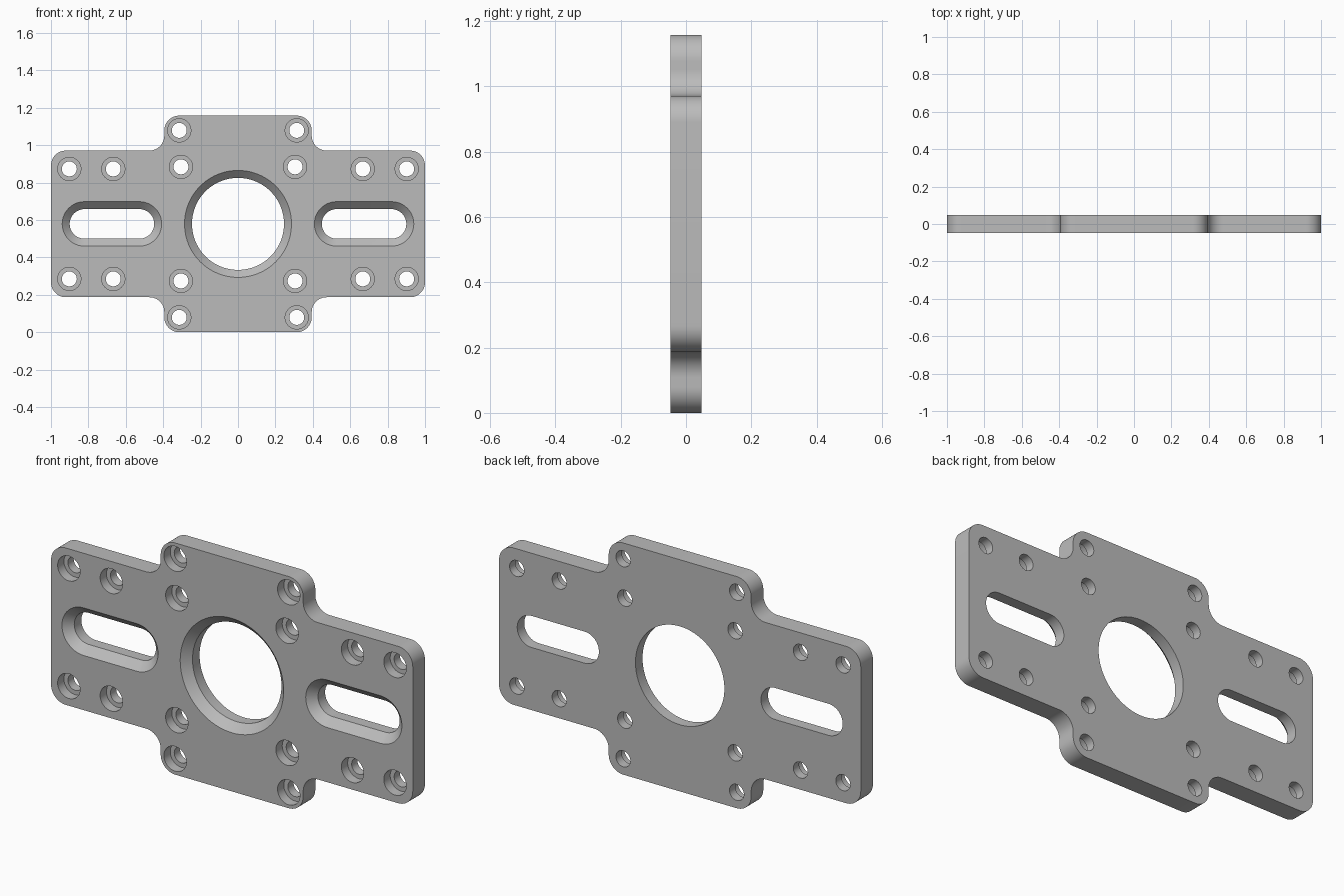
import bpy, bmesh
from math import cos, sin, pi, radians

cube = bpy.data.objects.get("Cube")
if cube:
    bpy.data.objects.remove(cube)

MID = 0.579    # height of the plate centre
HALF = 0.048   # half thickness
EPS = 0.02     # cutter overshoot

metal = bpy.data.materials.new("grey_metal")
metal.use_nodes = True
metal.diffuse_color = (0.5, 0.5, 0.5, 1)
metal.node_tree.nodes["Principled BSDF"].inputs["Base Color"].default_value = (0.5, 0.5, 0.5, 1)


def make_object(name, bm):
    bmesh.ops.recalc_face_normals(bm, faces=bm.faces)
    mesh = bpy.data.meshes.new(name)
    bm.to_mesh(mesh)
    bm.free()
    obj = bpy.data.objects.new(name, mesh)
    bpy.context.collection.objects.link(obj)
    mesh.materials.append(metal)
    return obj


def stack(bm, rings):
    """Join outlines of equal length into a closed solid."""
    loops = [[bm.verts.new(p) for p in ring] for ring in rings]
    n = len(loops[0])
    for a, b in zip(loops, loops[1:]):
        for i in range(n):
            j = (i + 1) % n
            bm.faces.new((a[i], a[j], b[j], b[i]))
    bm.faces.new(loops[0])
    bm.faces.new(loops[-1])


def arc(cx, cz, r, start, end, steps=12):
    for k in range(steps + 1):
        a = radians(start + (end - start) * k / steps)
        yield cx + r * cos(a), cz + r * sin(a)


def bore(bm, x, z, profile, reach=0, steps=24):
    """Stepped hole or slot; profile lists (depth, radius) from the front."""
    rings = []
    for depth, r in profile:
        pts = list(arc(x + reach, z, r, -90, 90, steps))
        pts += list(arc(x - reach, z, r, 90, 270, steps))
        if not reach:   # drop the doubled points of a plain circle
            pts = pts[:steps] + pts[steps + 1:-1]
        rings.append([(px, depth - HALF, pz) for px, pz in pts])
    stack(bm, rings)


# Cross-shaped plate outline: one quarter, mirrored to all four
R = 0.08
WING, NECK, TOP = 0.392, 0.394, MID
quarter = list(arc(1 - R, WING - R, R, 0, 90))
quarter += list(arc(NECK + R, WING + R, R, 270, 180))
quarter += list(arc(NECK - R, TOP - R, R, 0, 90))
outline = quarter + [(-x, z) for x, z in reversed(quarter)]
outline += [(-x, -z) for x, z in quarter]
outline += [(x, -z) for x, z in reversed(quarter)]
bm = bmesh.new()
stack(bm, [[(x, y, z + MID) for x, z in outline] for y in (-HALF, HALF)])
plate = make_object("mounting_plate", bm)

# All openings in one cutter
END = 2 * HALF + EPS
CH = 0.04   # chamfer width
bm = bmesh.new()


def chamfered(r):
    return [(-EPS, r + CH + EPS), (CH, r), (END, r)]


bore(bm, 0, MID, chamfered(0.246), steps=48)
counterbore = [(-EPS, 0.062), (0.05, 0.062), (0.05, 0.04), (END, 0.04)]
for sx in (-1, 1):
    bore(bm, sx * 0.674, MID, chamfered(0.079), reach=0.147)
    for sz in (-1, 1):
        for x, z in ((0.902, 0.294), (0.667, 0.294), (0.305, 0.305), (0.314, 0.5)):
            bore(bm, sx * x, MID + sz * z, counterbore)
cutter = make_object("hole_cutter", bm)
cutter.hide_render = True

# Cut the openings and keep the finished mesh
cut = plate.modifiers.new("openings", 'BOOLEAN')
cut.operation = 'DIFFERENCE'
cut.solver = 'EXACT'
cut.object = cutter
bpy.ops.object.select_all(action='DESELECT')
bpy.context.view_layer.objects.active = plate
plate.select_set(True)
bpy.ops.object.modifier_apply(modifier=cut.name)
bpy.data.objects.remove(cutter)
bpy.ops.object.shade_smooth_by_angle(angle=radians(30))
